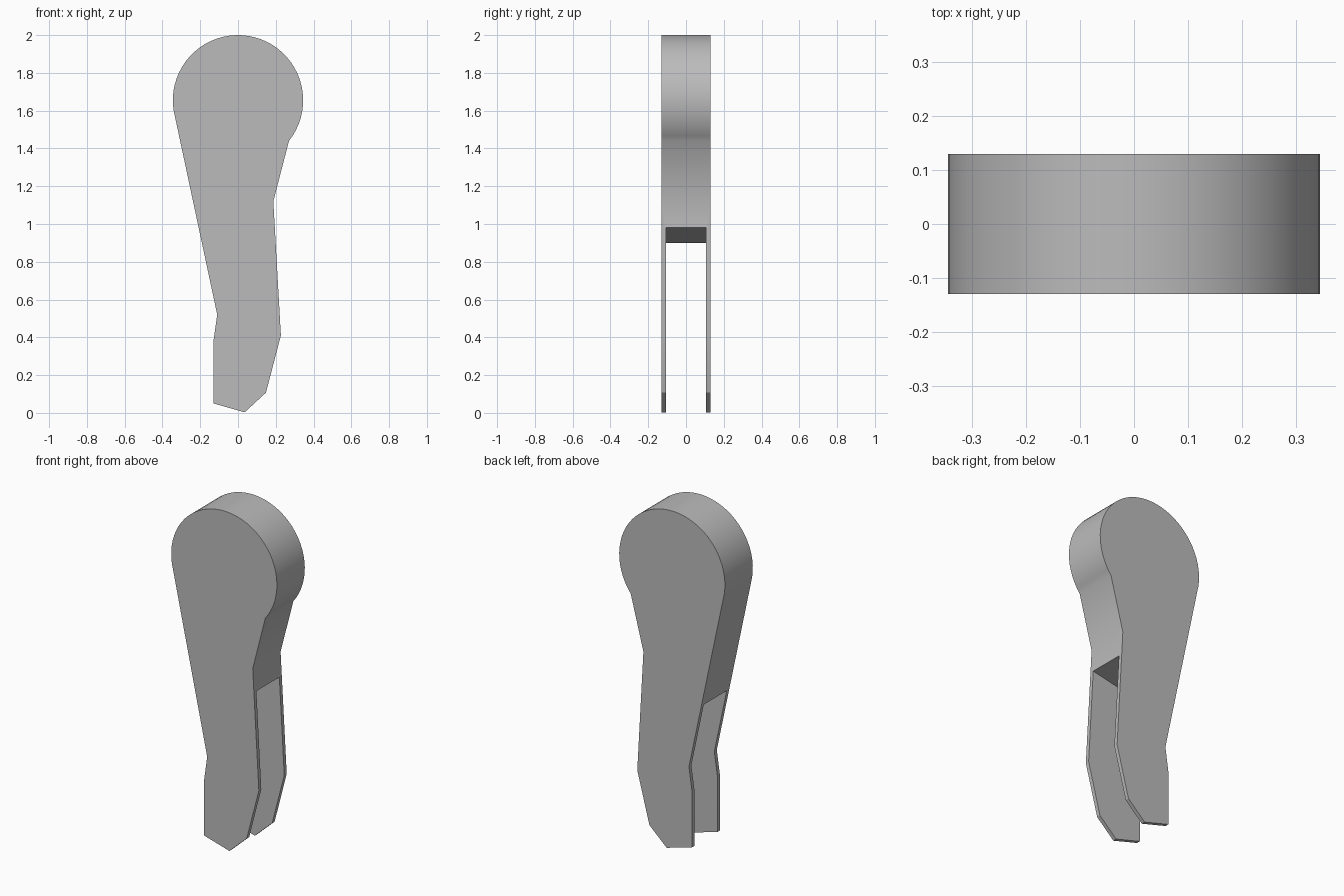
import bpy, bmesh, math

cube = bpy.data.objects.get("Cube")
if cube:
    bpy.data.objects.remove(cube, do_unlink=True)

# Plain grey material
grey = bpy.data.materials.new("plain_grey")
grey.use_nodes = True
colour = (0.5, 0.5, 0.5, 1)
grey.diffuse_color = colour
grey.node_tree.nodes["Principled BSDF"].inputs["Base Color"].default_value = colour


def extrude_profile(name, points, half_depth):
    """Make a solid from an x-z outline, centred on y = 0."""
    bm = bmesh.new()
    face = bm.faces.new([bm.verts.new((x, -half_depth, z)) for x, z in points])
    grown = bmesh.ops.extrude_face_region(bm, geom=[face])["geom"]
    verts = [g for g in grown if isinstance(g, bmesh.types.BMVert)]
    bmesh.ops.translate(bm, verts=verts, vec=(0, 2 * half_depth, 0))
    bmesh.ops.recalc_face_normals(bm, faces=bm.faces)
    mesh = bpy.data.meshes.new(name)
    bm.to_mesh(mesh)
    bm.free()
    obj = bpy.data.objects.new(name, mesh)
    bpy.context.collection.objects.link(obj)
    mesh.materials.append(grey)
    return obj


# Lever outline: round head, then the bent shank
radius, head_z, steps = 0.345, 1.655, 40
start, end = math.radians(-38.5), math.radians(189)
outline = []
for i in range(steps + 1):
    a = start + (end - start) * i / steps
    outline.append((radius * math.cos(a), head_z + radius * math.sin(a)))
outline += [(-0.11, 0.52), (-0.13, 0.38), (-0.13, 0.05), (0.035, 0.003),
            (0.148, 0.107), (0.227, 0.41), (0.187, 1.12)]
lever = extrude_profile("forked_lever", outline, 0.13)

# Slot with a sloping top that splits the shank into two prongs
slope = (0.98 - 0.90) / (0.193 + 0.19)
slot_outline = [(x, 0.90 + slope * (x + 0.19)) for x in (-0.6, 0.6)]
slot_outline += [(0.6, -0.3), (-0.6, -0.3)]
slot = extrude_profile("slot_cutter", slot_outline, 0.107)
slot.hide_render = True

cut = lever.modifiers.new("slot", "BOOLEAN")
cut.operation = "DIFFERENCE"
cut.solver = "EXACT"
cut.object = slot

bpy.ops.object.select_all(action="DESELECT")
bpy.context.view_layer.objects.active = lever
lever.select_set(True)
bpy.ops.object.modifier_apply(modifier=cut.name)
bpy.data.objects.remove(slot, do_unlink=True)
bpy.ops.object.shade_smooth_by_angle(angle=math.radians(30))
